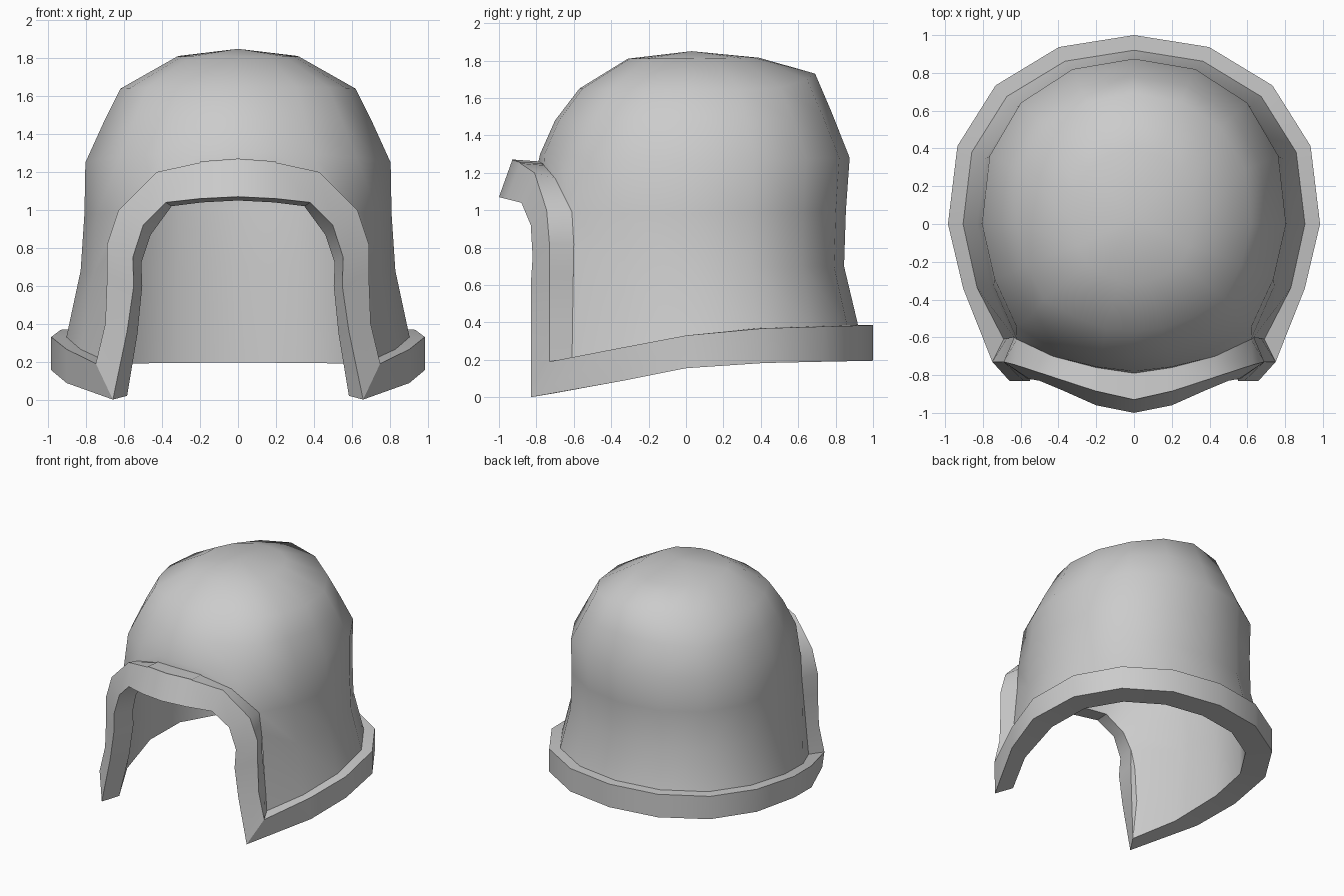
import bpy
import bmesh
from math import sin, cos, radians

cube = bpy.data.objects.get("Cube")
if cube:
    bpy.data.objects.remove(cube)

steel = bpy.data.materials.new("plain_grey")
steel.use_nodes = True
GREY = (0.6, 0.6, 0.6, 1)
steel.diffuse_color = GREY
steel.node_tree.nodes["Principled BSDF"].inputs["Base Color"].default_value = GREY

# Column directions of one half, from centre back round to centre front
ANGLES = [90, 66.7, 44.6, 23.5, 0, -22, -42, -60, -76, -90]
BULGE = [1, 1.02, 1.045, 1.035, 1, .99, 1.04, 1, 1, 1]
EDGE = 6  # column where the face opening begins
FRONT_OUT, FRONT_IN, BACK_IN, BACK_OUT = range(4)


def ring(rx, back, front, z_side, z_back, z_front, lift=.4):
    """Half ring whose radius and height blend from back to side to front."""
    points = []
    for angle, bulge in zip(ANGLES, BULGE):
        c, s = cos(radians(angle)), sin(radians(angle))
        x = 0 if abs(angle) == 90 else rx * c * bulge
        if s > 0:
            y, z = back * s * bulge, z_side + (z_back - z_side) * s ** lift
        else:
            y, z = front * s * bulge, z_side + (z_front - z_side) * (-s) ** 1.2
        points.append((x, y, z))
    return points


def build(name, rows, extra=(), closed=False, smooth=35, flip=False):
    """Skin quads between rows of points, then mirror across x."""
    bm = bmesh.new()
    grid = [[bm.verts.new(p) for p in row] for row in rows]
    pairs = list(zip(grid, grid[1:]))
    if closed:
        pairs.append((grid[-1], grid[0]))
    for a, b in pairs:
        for i in range(min(len(a), len(b)) - 1):
            bm.faces.new((a[i], a[i + 1], b[i + 1], b[i]))
    for keys in extra:
        bm.faces.new([grid[r][c] for r, c in keys])
    other = bmesh.ops.duplicate(bm, geom=bm.verts[:] + bm.edges[:] + bm.faces[:])["geom"]
    for v in other:
        if isinstance(v, bmesh.types.BMVert):
            v.co.x *= -1
    bmesh.ops.reverse_faces(bm, faces=[g for g in other if isinstance(g, bmesh.types.BMFace)])
    bmesh.ops.remove_doubles(bm, verts=bm.verts, dist=0.0005)
    bmesh.ops.recalc_face_normals(bm, faces=bm.faces)
    if flip:
        bmesh.ops.reverse_faces(bm, faces=bm.faces)
    mesh = bpy.data.meshes.new(name)
    bm.to_mesh(mesh)
    bm.free()
    mesh.materials.append(steel)
    obj = bpy.data.objects.new(name, mesh)
    bpy.context.collection.objects.link(obj)
    bpy.ops.object.select_all(action="DESELECT")
    obj.select_set(True)
    bpy.context.view_layer.objects.active = obj
    bpy.ops.object.shade_smooth_by_angle(angle=radians(smooth))


# Face frame sections: front outer, front inner, back inner, back outer
frame = [
    [(0, -.93, 1.265), (0, -1, 1.07), (0, -.83, 1.05), (0, -.79, 1.255)],
    [(.2, -.885, 1.25), (.2, -.96, 1.06), (.19, -.8, 1.04), (.2, -.76, 1.24)],
    [(.43, -.81, 1.2), (.38, -.88, 1.04), (.35, -.74, 1.02), (.43, -.7, 1.17)],
    [(.63, -.745, 1), (.5, -.83, .92), (.46, -.67, .87), (.62, -.61, .99)],
    [(.69, -.73, .82), (.555, -.82, .75), (.51, -.64, .72), (.635, -.6, .82)],
    [(.69, -.73, .66), (.55, -.83, .6), (.505, -.64, .6), (.64, -.6, .66)],
    [(.7, -.73, .4), (.585, -.83, .36), (.53, -.66, .35), (.67, -.6, .4)],
    [(.75, -.73, .19), (.66, -.83, 0), (.585, -.71, .02), (.69, -.61, .2)],
]
build("face_frame", [s + s[:1] for s in frame])


def to_frame(row, corner, *stations):
    """Replace the front of a ring by points on the face frame."""
    return row[:EDGE] + [frame[i][corner] for i in stations]


def open_rows(rows, corner):
    """Join the three lowest rings to the jambs and the arch."""
    return [
        to_frame(rows[0], corner, -1),
        to_frame(rows[1], corner, 4),
        to_frame(rows[2], corner, 3, 2, 1, 0),
    ] + rows[3:]


def build_dome(name, rows, crown, flip):
    """Dome skin, with the crown closed by a triangle fan."""
    top = len(rows)
    fan = [((top, 0), (top - 1, i), (top - 1, i + 1)) for i in range(len(ANGLES) - 1)]
    build(name, rows + [[crown]], fan, smooth=70, flip=flip)


# Outer dome
dome = [
    ring(.905, .92, .91, .33, .385, .12),
    ring(.83, .845, .88, .68, .70, .64),
    ring(.81, .855, .88, .98, 1.0, .98),
    ring(.805, .875, .78, 1.25, 1.28, 1.30),
    ring(.705, .78, .70, 1.47, 1.52, 1.48, 4),
    ring(.62, .69, .57, 1.64, 1.73, 1.65, 5),
    ring(.32, .39, .31, 1.81, 1.815, 1.81),
]
outer_rows = open_rows(dome, BACK_OUT)
build_dome("outer_dome", outer_rows, (0, .03, 1.85), False)

# Lining: the dome shrunk slightly, meeting the underside of the rim
lining = [ring(.80, .80, 1.06, .155, .195, -.065)] + [
    [(x * .95, y * .95, z - .045 * max(0, z - .9)) for x, y, z in row] for row in dome[1:]
]
inner_rows = open_rows(lining, BACK_IN)
build_dome("inner_lining", inner_rows, (0, .03, 1.81), True)

# Neck rim: swept from centre back to the feet of the face frame
rim_top = to_frame(ring(.985, 1, .92, .33, .385, .12), FRONT_OUT, -1)
rim_bottom = to_frame(ring(.985, 1, .92, .155, .195, -.065), FRONT_IN, -1)
build("neck_rim", [rim_top, rim_bottom, inner_rows[0], outer_rows[0]], closed=True)

# Raised plate on top of the brow
lower = [[frame[i][corner] for i in (0, 1)] for corner in (BACK_OUT, FRONT_OUT)]
upper = [[(x, y, z + .006) for x, y, z in row] for row in lower]
build("brow_plate", [lower[0], upper[0], upper[1], lower[1]], closed=True)
